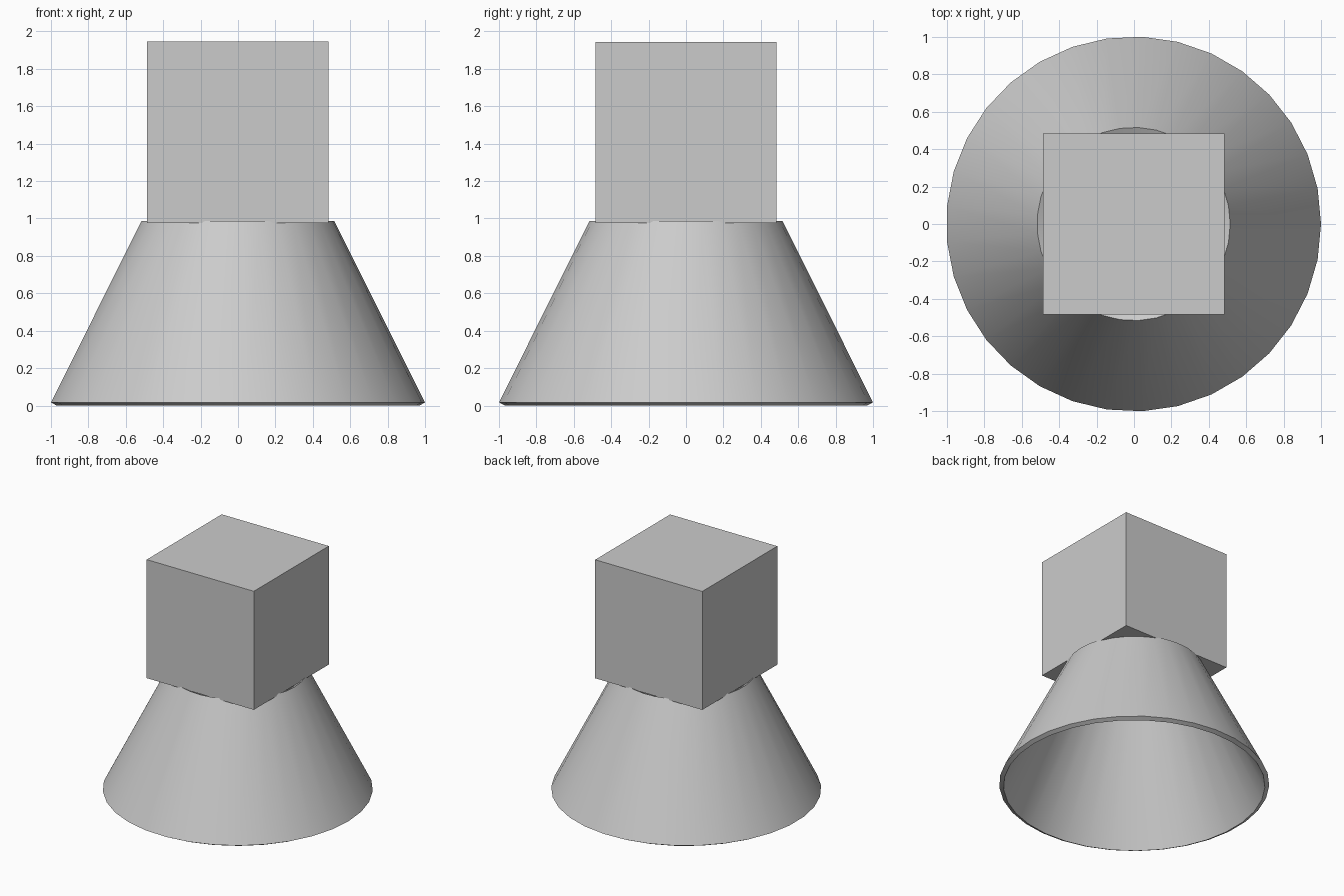
import bpy, bmesh, math

if "Cube" in bpy.data.objects:
    bpy.data.objects.remove(bpy.data.objects["Cube"])

SIDES = 33      # sides of the round base
CX = -0.002     # shared axis, centres the odd-sided outline


def finish(name, bm):
    bmesh.ops.recalc_face_normals(bm, faces=bm.faces)
    mesh = bpy.data.meshes.new(name)
    bm.to_mesh(mesh)
    bm.free()
    obj = bpy.data.objects.new(name, mesh)
    bpy.context.collection.objects.link(obj)
    return obj


# Hollow flared base: closed wall profile (radius, z) swept round the axis
profile = [(1.001, 0.017), (0.516, 0.987), (0.484, 0.970), (0.969, 0.0)]
bm = bmesh.new()
rings = []
for i in range(SIDES):
    a = 2 * math.pi * i / SIDES
    rings.append([bm.verts.new((CX + r * math.cos(a), r * math.sin(a), z))
                  for r, z in profile])
for i in range(SIDES):
    here, there = rings[i], rings[(i + 1) % SIDES]
    for j in range(4):
        k = (j + 1) % 4
        bm.faces.new((here[j], there[j], there[k], here[k]))
base = finish("flared_base", bm)
bpy.context.view_layer.objects.active = base
base.select_set(True)
bpy.ops.object.shade_smooth_by_angle(angle=math.radians(30))

# Cube resting in the top opening
bm = bmesh.new()
bmesh.ops.create_cube(bm, size=0.969)
block = finish("top_block", bm)
block.location = (CX, 0, 1.460)
